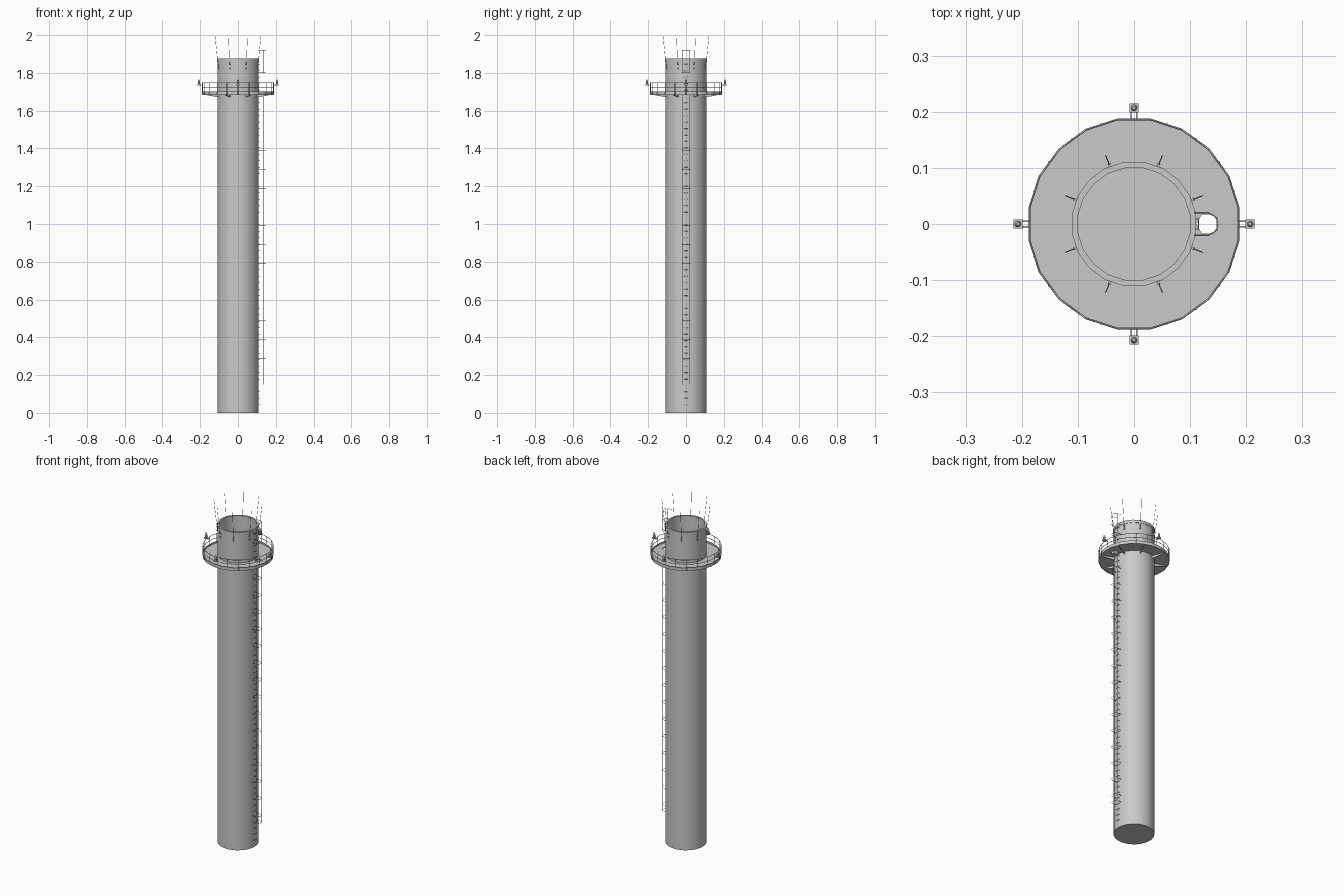
import bpy, bmesh, math
from mathutils import Matrix, Vector

if "Cube" in bpy.data.objects:
    bpy.data.objects.remove(bpy.data.objects["Cube"], do_unlink=True)

grey = bpy.data.materials.new("Concrete grey")
grey.use_nodes = True
grey.diffuse_color = (0.588, 0.588, 0.588, 1)
grey.node_tree.nodes["Principled BSDF"].inputs["Base Color"].default_value = grey.diffuse_color

SIDES = 20
STEP = math.tau / SIDES


def polar(radius, angle, z):
    return Vector((radius * math.cos(angle), radius * math.sin(angle), z))


def select_only(obj):
    bpy.ops.object.select_all(action='DESELECT')
    obj.select_set(True)
    bpy.context.view_layer.objects.active = obj


def finish(name, bm, smooth=False):
    mesh = bpy.data.meshes.new(name)
    bm.to_mesh(mesh)
    bm.free()
    mesh.materials.append(grey)
    obj = bpy.data.objects.new(name, mesh)
    bpy.context.collection.objects.link(obj)
    if smooth:
        select_only(obj)
        bpy.ops.object.shade_smooth_by_angle(angle=math.radians(30))
    return obj


def lathe(name, profile, closed=True, floor=False, smooth=False):
    """Revolve (radius, z) points, flat sides facing the axes."""
    bm = bmesh.new()
    rings = [[bm.verts.new(polar(r, (i + 0.5) * STEP, z)) for i in range(SIDES)]
             for r, z in profile]
    pairs = list(zip(rings, rings[1:]))
    if closed:
        pairs.append((rings[-1], rings[0]))
    for a, b in pairs:
        for i in range(SIDES):
            j = (i + 1) % SIDES
            bm.faces.new((a[i], a[j], b[j], b[i]))
    if floor:
        bm.faces.new(rings[0])
    return finish(name, bm, smooth)


def tubes(name, paths, radius, cyclic=False):
    """Thin bars along several point paths, as one mesh."""
    curve = bpy.data.curves.new(name, 'CURVE')
    curve.dimensions = '3D'
    curve.bevel_depth = radius
    curve.bevel_resolution = 0
    curve.use_fill_caps = True
    for path in paths:
        spline = curve.splines.new('POLY')
        spline.points.add(len(path) - 1)
        for point, co in zip(spline.points, path):
            point.co = (*co, 1)
        spline.use_cyclic_u = cyclic
    curve.materials.append(grey)
    obj = bpy.data.objects.new(name, curve)
    bpy.context.collection.objects.link(obj)
    select_only(obj)
    bpy.ops.object.convert(target='MESH')
    return obj


def box(bm, size, centre, spin):
    m = spin @ Matrix.Translation(centre) @ Matrix.Diagonal((*size, 1))
    bmesh.ops.create_cube(bm, size=1, matrix=m)


# Hollow shaft with floor, and the rim band
lathe("shaft", [(0.11, 0), (0.11, 1.872), (0.101, 1.872), (0.101, 0.001)],
      closed=False, floor=True, smooth=True)
lathe("rim_band", [(0.109, 1.858), (0.112, 1.858), (0.112, 1.875), (0.101, 1.875), (0.101, 1.872)],
      smooth=True)

# Platform deck with the ladder hatch cut through it
deck = lathe("platform_deck", [(0.108, 1.687), (0.188, 1.687), (0.188, 1.693), (0.108, 1.693)])
bm = bmesh.new()
bmesh.ops.create_cone(bm, cap_ends=True, segments=6, radius1=0.02, radius2=0.02, depth=0.1,
                      matrix=Matrix.Translation((0.131, 0, 1.69)) @ Matrix.Rotation(math.pi / 6, 4, 'Z'))
cutter = finish("hatch_cutter", bm)
cutter.hide_render = True
select_only(deck)
cut = deck.modifiers.new("Hatch", 'BOOLEAN')
cut.object = cutter
cut.solver = 'EXACT'
bpy.ops.object.modifier_apply(modifier=cut.name)
bpy.data.objects.remove(cutter, do_unlink=True)

# Toe board, rails and posts around the platform
lathe("toe_board", [(0.187, 1.684), (0.190, 1.684), (0.190, 1.702), (0.187, 1.702)])
tubes("guard_rails", [[polar(0.1885, (i + 0.5) * STEP, z) for i in range(SIDES)]
                      for z in (1.722, 1.747)], 0.0017, cyclic=True)
tubes("rail_posts", [[polar(0.188, i * STEP, 1.686), polar(0.188, i * STEP, 1.748)]
                     for i in range(SIDES)], 0.0015)

# Tapered brackets under the deck
bm = bmesh.new()
for k in range(8):
    spin = Matrix.Rotation(math.radians(22.5 + 45 * k), 4, 'Z')
    outline = [(0.107, 1.672), (0.120, 1.672), (0.182, 1.683), (0.182, 1.688), (0.107, 1.688)]
    sides = [[bm.verts.new(spin @ Vector((x, y, z))) for x, z in outline]
             for y in (-0.002, 0.002)]
    bm.faces.new(sides[0])
    bm.faces.new(reversed(sides[1]))
    for i in range(len(outline)):
        j = (i + 1) % len(outline)
        bm.faces.new((sides[0][j], sides[0][i], sides[1][i], sides[1][j]))
finish("platform_brackets", bm)

# Warning lamps on twin arms, one on each axis
bm = bmesh.new()
for k in range(4):
    spin = Matrix.Rotation(math.pi / 2 * k, 4, 'Z')
    for y in (-0.005, 0.005):
        box(bm, (0.022, 0.002, 0.002), (0.198, y, 1.734), spin)
    box(bm, (0.016, 0.016, 0.008), (0.207, 0, 1.736), spin)
    for r1, r2, low, high in ((0.006, 0.006, 1.740, 1.754), (0.006, 0.003, 1.754, 1.765)):
        bmesh.ops.create_cone(bm, cap_ends=True, segments=10, radius1=r1, radius2=r2, depth=high - low,
                              matrix=spin @ Matrix.Translation((0.207, 0, (low + high) / 2)))
finish("warning_lamps", bm)

# Lightning rods leaning outward, each held by two clamps
rod_angles = [math.radians(22.5 + 45 * k) for k in range(8)]
tubes("lightning_rods", [[polar(0.112, a, 1.82), polar(0.132, a, 2.0)] for a in rod_angles], 0.0009)
bm = bmesh.new()
for a in rod_angles:
    for z in (1.824, 1.845):
        box(bm, (0.010, 0.005, 0.005), (0.112, 0, z), Matrix.Rotation(a, 4, 'Z'))
finish("rod_clamps", bm)

# Step irons up the wall
tubes("ladder_rungs", [[(0.107, -0.009, z), (0.115, -0.009, z), (0.115, 0.009, z), (0.107, 0.009, z)]
                       for z in (0.043 + 0.034 * i for i in range(54))], 0.0012)

# Safety cage: hoops joined by upright strips, open above the deck
half = [(0.107, 0.02), (0.133, 0.02), (0.148, 0.011)]
hoop = half + [(x, -y) for x, y in reversed(half)]
levels = [0.15] + [0.19 + 0.1 * i for i in range(16)] + [1.80, 1.86, 1.92]
tubes("cage_hoops", [[(x, y, z) for x, y in hoop] for z in levels], 0.001)
tubes("cage_strips", [[(x, y, low), (x, y, high)] for low, high in ((0.15, 1.69), (1.80, 1.92))
                      for x, y in hoop[1:-1]], 0.0009)
bpy.ops.object.select_all(action='DESELECT')
